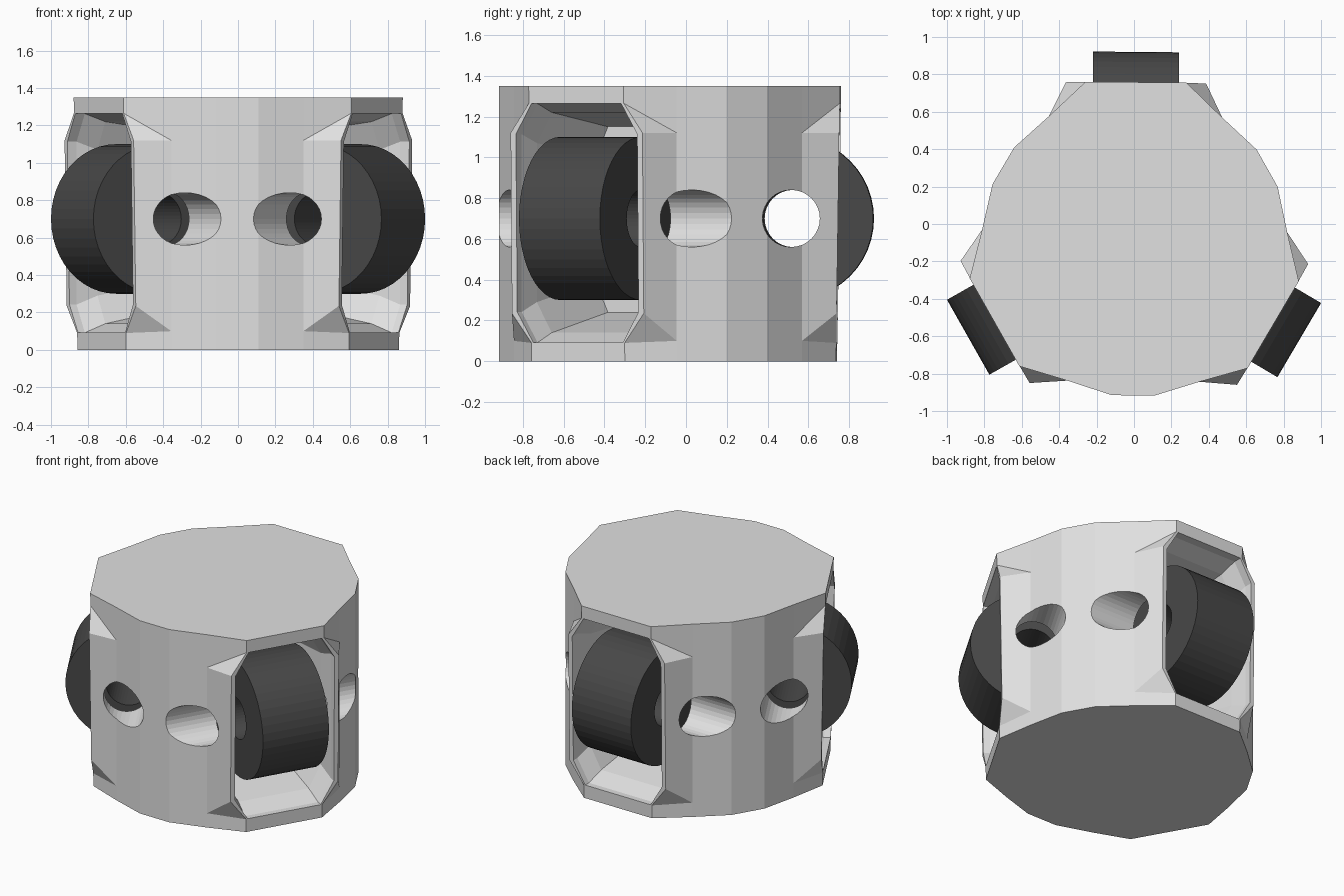
import bpy, bmesh, math
from mathutils import Vector

if "Cube" in bpy.data.objects:
    bpy.data.objects.remove(bpy.data.objects["Cube"])

CX, CY = 0.003, -0.102
ANGLES = [math.radians(a) for a in (89.5, 209.5, 329.5)]
AXLE_D, AXLE_Z, BORE_R = 0.622, 0.70, 0.14


def place(a, d, s, z):
    """d = outward from the centre, s = sideways, z = up."""
    return Vector((CX + d * math.cos(a) - s * math.sin(a),
                   CY + d * math.sin(a) + s * math.cos(a), z))


def material(name, v):
    m = bpy.data.materials.new(name)
    m.diffuse_color = (v, v, v, 1)
    m.use_nodes = True
    m.node_tree.nodes["Principled BSDF"].inputs["Base Color"].default_value = m.diffuse_color
    return m


def finish(bm, name, mat):
    bmesh.ops.remove_doubles(bm, verts=bm.verts, dist=1e-5)
    bmesh.ops.recalc_face_normals(bm, faces=bm.faces)
    me = bpy.data.meshes.new(name)
    bm.to_mesh(me)
    bm.free()
    me.materials.append(mat)
    ob = bpy.data.objects.new(name, me)
    bpy.context.collection.objects.link(ob)
    return ob


def loft(bm, rings, closed=False):
    """Skin equal rings; cap the ends, or join last to first."""
    rows = [[bm.verts.new(p) for p in r] for r in rings]
    n = len(rows[0])
    pairs = list(zip(rows, rows[1:])) + ([(rows[-1], rows[0])] if closed else [])
    for r0, r1 in pairs:
        for i in range(n):
            j = (i + 1) % n
            bm.faces.new((r0[i], r0[j], r1[j], r1[i]))
    if not closed:
        bm.faces.new(rows[0])
        bm.faces.new(rows[-1])


def circle(a, s, r, n):
    return [place(a, AXLE_D + r * math.cos(t), s, AXLE_Z + r * math.sin(t))
            for t in (2 * math.pi * i / n for i in range(n))]


grey = material("light_grey", 0.75)
dark = material("dark_rubber", 0.065)

# Body: drum with three flat bays whose side rims bulge outwards
H = 1.35
bm = bmesh.new()
cache = {}


def vert(p):
    key = tuple(round(c, 4) for c in p)
    if key not in cache:
        cache[key] = bm.verts.new(p)
    return cache[key]


def face(pts):
    bm.faces.new([vert(p) for p in pts])


RIM = [(0.27, H), (0.27, 1.265), (0.375, 1.12), (0.375, 0.235), (0.265, 0.09), (0.265, 0)]


def columns(a, side):
    rim = [place(a, 0.84 + 0.02 * z / H, side * s, z) for s, z in RIM]
    inner = [place(a, 0.675, side * 0.463, z) for z in (H, 1.12, 0.1, 0)]
    outer = [place(a, 0.506, side * 0.648, z) for z in (H, 0)]
    return rim, inner, outer


top, bottom = [], []
for k, a in enumerate(ANGLES):
    sides = {}
    for side in (-1, 1):
        r, v, w = sides[side] = columns(a, side)
        face([r[0], r[1], v[1], v[0]])
        face([r[1], r[2], v[1]])
        face([r[2], r[3], v[2], v[1]])
        face([r[3], r[4], v[2]])
        face([r[4], r[5], v[3], v[2]])
        face(v + [w[1], w[0]])
    face(sides[1][0] + sides[-1][0][::-1])
    nxt = columns(ANGLES[(k + 1) % 3], -1)[2]
    w = sides[1][2]
    face([w[0], w[1], nxt[1], nxt[0]])
    for i, lst in ((0, top), (-1, bottom)):
        lst += [sides[-1][j][i] for j in (2, 1, 0)] + [sides[1][j][i] for j in (0, 1, 2)]
face(top)
face(bottom)
body = finish(bm, "drum_body", grey)

# Cutters: wheel pockets (depth, half width, end half width, low z, high z) and axle bores
POCKET = [(1.0, 0.345, 0.255, 0.092, 1.263), (0.80, 0.345, 0.255, 0.092, 1.263),
          (0.68, 0.33, 0.245, 0.14, 1.22), (0.18, 0.29, 0.22, 0.24, 1.15)]


def pocket_ring(a, d, w, e, lo, hi):
    half = [(e, hi), (w, hi - 0.15), (w, lo + 0.15), (e, lo)]
    return [place(a, d, s, z) for s, z in half + [(-s, z) for s, z in half[::-1]]]


cutters = []
for a in ANGLES:
    bm = bmesh.new()
    loft(bm, [pocket_ring(a, *p) for p in POCKET])
    cutters.append(finish(bm, "pocket_cutter", grey))
for a in ANGLES:
    bm = bmesh.new()
    loft(bm, [circle(a, s, BORE_R, 32) for s in (-0.95, 0.95)])
    cutters.append(finish(bm, "bore_cutter", grey))
for c in cutters:
    mod = body.modifiers.new("cut", "BOOLEAN")
    mod.operation = 'DIFFERENCE'
    mod.solver = 'EXACT'
    mod.object = c
    c.hide_render = True
    c.hide_viewport = False
    c.display_type = 'WIRE'

# Apply the cuts, then drop the cutters
bpy.context.view_layer.update()
ev = body.evaluated_get(bpy.context.evaluated_depsgraph_get())
cut_mesh = bpy.data.meshes.new_from_object(ev)
body.modifiers.clear()
body.data = cut_mesh
for c in cutters:
    bpy.data.objects.remove(c)

# Wheels: thick rings with an axle hole
for i, a in enumerate(ANGLES):
    bm = bmesh.new()
    loft(bm, [circle(a, s, r, 48) for s, r in
              ((-0.23, BORE_R), (-0.23, 0.4), (0.23, 0.4), (0.23, BORE_R))], closed=True)
    finish(bm, f"wheel_{i + 1}", dark)
